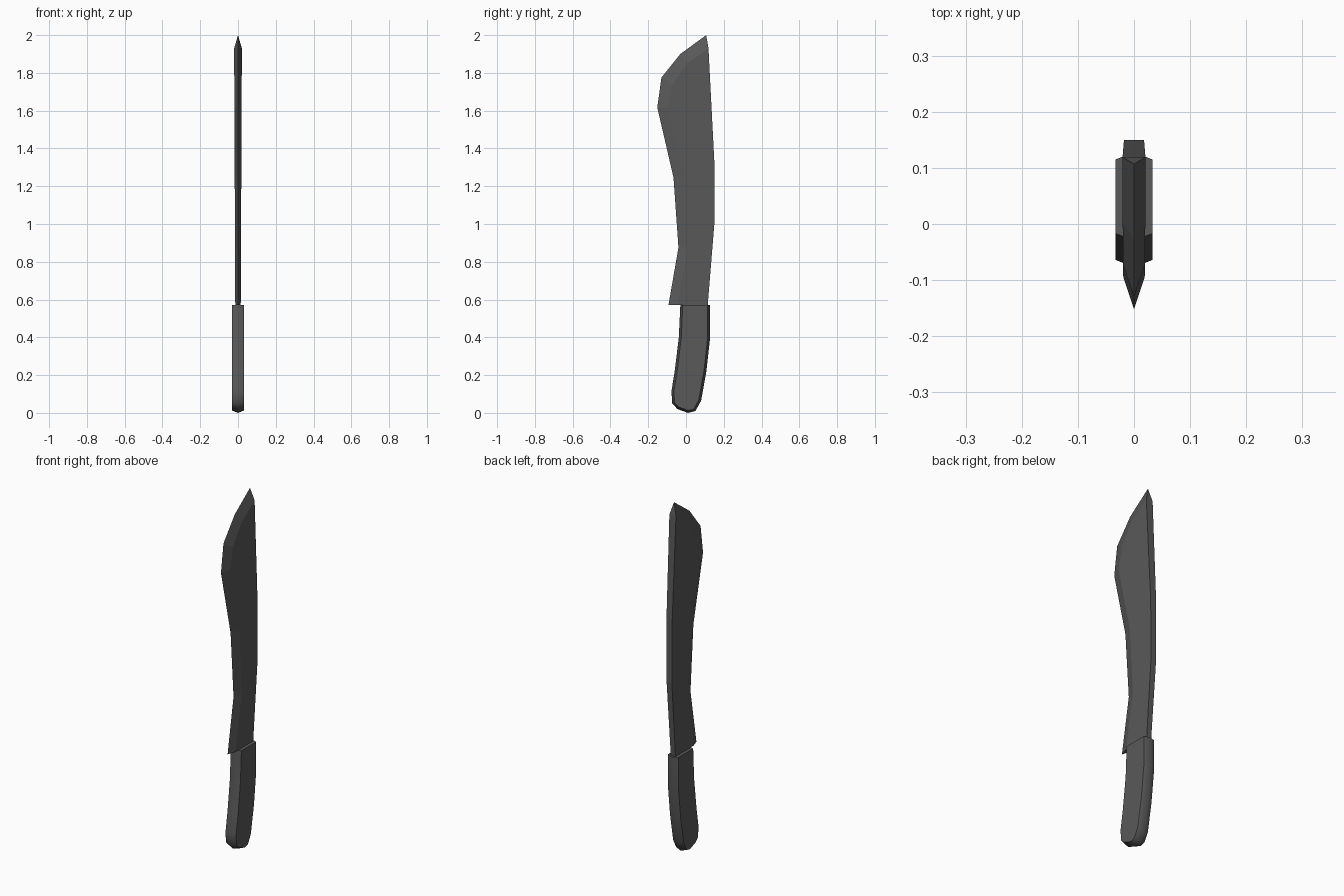
import bpy, bmesh, math
from mathutils import Vector

cube = bpy.data.objects.get("Cube")
if cube:
    bpy.data.objects.remove(cube, do_unlink=True)

# Single dark grey finish
grey = bpy.data.materials.new("dark_grey")
grey.use_nodes = True
grey.diffuse_color = (0.1, 0.1, 0.1, 1)
grey.node_tree.nodes["Principled BSDF"].inputs["Base Color"].default_value = (0.1, 0.1, 0.1, 1)
grey.node_tree.nodes["Principled BSDF"].inputs["Roughness"].default_value = 0.6


def inset(chain, width):
    """Move an open (y, z) chain sideways, keeping its end heights."""
    result = []
    last = len(chain) - 1
    for i, point in enumerate(chain):
        run = (Vector(chain[min(i + 1, last)]) - Vector(chain[max(i - 1, 0)])).normalized()
        moved = Vector(point) + Vector((-run.y, run.x)) * width
        if i in (0, last):
            moved.y = point[1]
        result.append(tuple(moved))
    return result


def bevelled_slab(name, ridge, shoulder, back, half_width):
    """Centre ridge, bevels to a shoulder on both sides, and a flat back."""
    bm = bmesh.new()
    centre = [bm.verts.new((0, y, z)) for y, z in ridge]
    outline = shoulder + back
    sides = [[bm.verts.new((s * half_width(z), y, z)) for y, z in outline] for s in (-1, 1)]
    for side in sides:
        bm.faces.new(side)
        for i in range(len(ridge) - 1):
            bm.faces.new((centre[i], centre[i + 1], side[i + 1], side[i]))
    left, right = sides
    # Flat faces across the back, and the end triangles
    for i in range(len(shoulder) - 1, len(outline)):
        j = (i + 1) % len(outline)
        bm.faces.new((left[i], left[j], right[j], right[i]))
    for i, k in ((0, 0), (-1, len(shoulder) - 1)):
        bm.faces.new((centre[i], left[k], right[k]))
    bmesh.ops.recalc_face_normals(bm, faces=bm.faces)
    mesh = bpy.data.meshes.new(name)
    bm.to_mesh(mesh)
    bm.free()
    mesh.materials.append(grey)
    obj = bpy.data.objects.new(name, mesh)
    bpy.context.collection.objects.link(obj)
    return obj


# Blade: cutting edge, bevel shoulder and spine, thickening toward the tip
cutting_edge = [(-.093, .57), (-.04, .875), (-.066, 1.245), (-.152, 1.617),
                (-.13, 1.775), (-.03, 1.9), (.107, 2)]
shoulder = [(-.045, .57), (.01, .875), (-.012, 1.245), (-.095, 1.617),
            (-.072, 1.74), (.005, 1.85), (.119, 1.93)]
spine = [(.15, 1.33), (.15, 1), (.115, .57)]
bevelled_slab("blade", cutting_edge, shoulder, spine,
              lambda z: .0145 + .0044 * (z - .57))

# Handle: curved grip with a softly ridged rim
grip = [(-.03, .57), (-.038, .4), (-.06, .22), (-.077, .115), (-.073, .05),
        (-.045, .02), (.01, 0), (.05, .01), (.08, .065), (.108, .22),
        (.128, .4), (.128, .57)]
handle = bevelled_slab("handle", grip, inset(grip, .013), [], lambda z: .033)
bpy.ops.object.select_all(action='DESELECT')
handle.select_set(True)
bpy.context.view_layer.objects.active = handle
bpy.ops.object.shade_smooth_by_angle(angle=math.radians(46))
